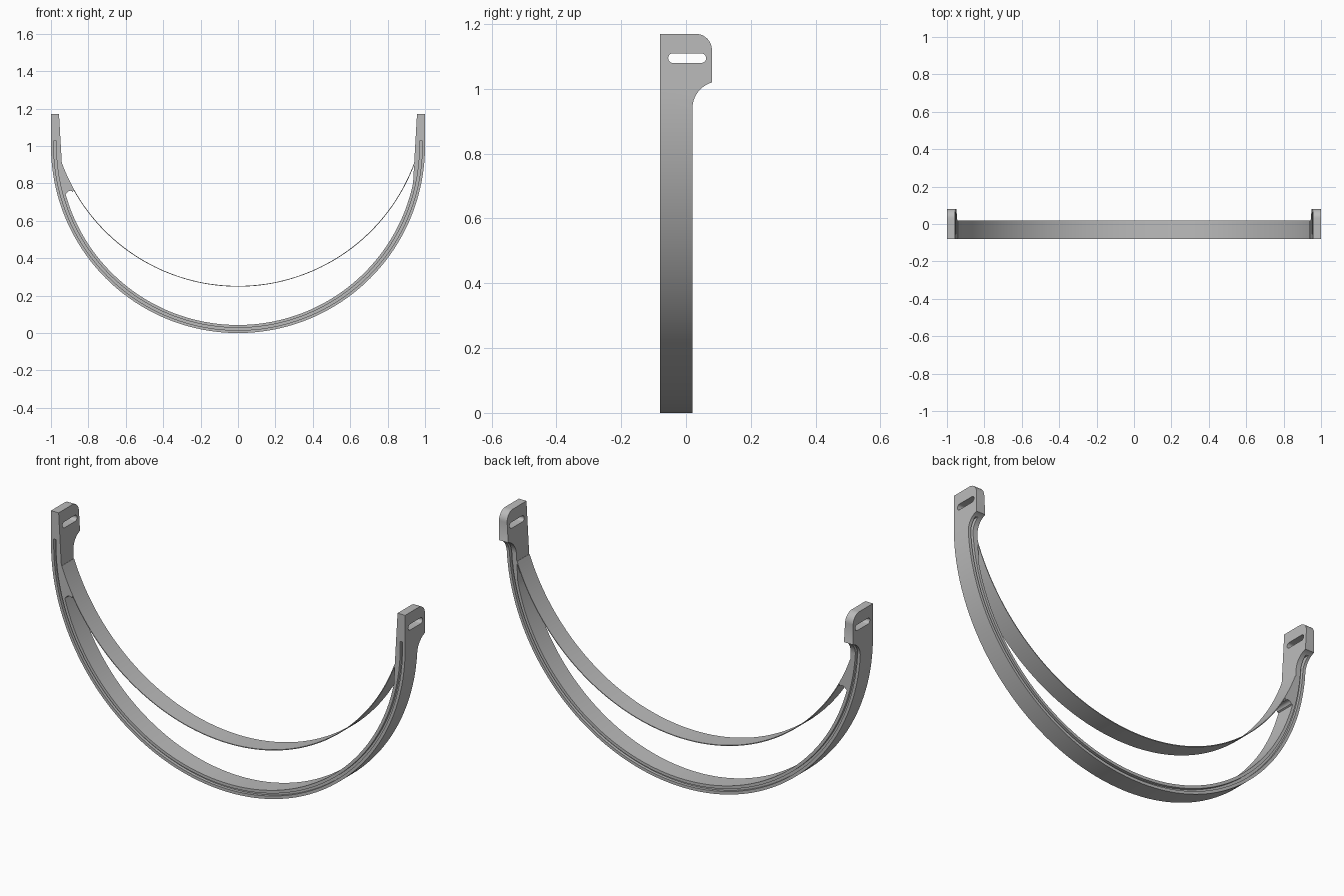
import bpy, bmesh, math
from mathutils import Vector

cube = bpy.data.objects.get("Cube")
if cube:
    bpy.data.objects.remove(cube, do_unlink=True)

FRONT, BACK = -0.08, 0.02      # band width along y
TAB_BACK, TOP = 0.08, 1.17     # mounting tab limits
OUTER, INNER = 1.0, 0.957      # band radii, centred at z = 1

grey = bpy.data.materials.new("satin grey")
grey.use_nodes = True
grey.diffuse_color = (0.5, 0.5, 0.5, 1)
grey.node_tree.nodes["Principled BSDF"].inputs["Base Color"].default_value = (0.5, 0.5, 0.5, 1)


def arc(cx, cz, r, start, end, steps):
    """Points on a circle, angles in degrees."""
    angles = [math.radians(start + (end - start) * i / steps) for i in range(steps + 1)]
    return [(cx + r * math.cos(a), cz + r * math.sin(a)) for a in angles]


def prism(name, outline, low, high, axis="y"):
    """Extrude an outline (x,z) along y, or (y,z) along x."""
    bm = bmesh.new()
    place = (lambda p: Vector((p[0], low, p[1]))) if axis == "y" else (lambda p: Vector((low, p[0], p[1])))
    face = bm.faces.new([bm.verts.new(place(p)) for p in outline])
    step = Vector((0, high - low, 0)) if axis == "y" else Vector((high - low, 0, 0))
    made = bmesh.ops.extrude_face_region(bm, geom=[face])["geom"]
    bmesh.ops.translate(bm, vec=step, verts=[v for v in made if isinstance(v, bmesh.types.BMVert)])
    bmesh.ops.recalc_face_normals(bm, faces=bm.faces)
    mesh = bpy.data.meshes.new(name)
    bm.to_mesh(mesh)
    bm.free()
    mesh.materials.append(grey)
    obj = bpy.data.objects.new(name, mesh)
    bpy.context.collection.objects.link(obj)
    return obj


def carve(target, cutter, operation):
    """Apply a boolean and discard the cutter."""
    cutter.hide_render = True
    mod = target.modifiers.new("carve", "BOOLEAN")
    mod.operation, mod.object, mod.solver = operation, cutter, "EXACT"
    bpy.context.view_layer.objects.active = target
    bpy.ops.object.modifier_apply(modifier=mod.name)
    bpy.data.objects.remove(cutter, do_unlink=True)


def ring(r_out, r_in, rise):
    """Half ring whose ends run straight up to a given height."""
    return ([(-r_out, rise)] + arc(0, 1, r_out, 180, 360, 96) + [(r_out, rise)]
            + [(r_in, rise)] + arc(0, 1, r_in, 360, 180, 96) + [(-r_in, rise)])


# Curved outer band, thickened slightly towards both ends
inner_edge = [(0.957, TOP), (0.942, 0.91)] + arc(0, 1, INNER, -12, -168, 90) + [(-0.942, 0.91), (-0.957, TOP)]
profile = [(-OUTER, TOP)] + arc(0, 1, OUTER, 180, 360, 96) + [(OUTER, TOP)] + inner_edge
band = prism("outer_band", profile, FRONT, 0.1)

# Side silhouette: narrow band widening to a rounded tab
flare = arc(0.103, 0.94, 0.083, 180, 106, 12)
corner = arc(TAB_BACK - 0.05, TOP - 0.05, 0.05, 0, 90, 10)
side = [(FRONT - 0.01, -0.1), (BACK, -0.1)] + flare + [(TAB_BACK, 1.02)] + corner + [(FRONT - 0.01, TOP)]
carve(band, prism("side_cutter", side, -1.2, 1.2, "x"), "INTERSECT")

# Strap slots through both tabs
slot = arc(0.047, 1.095, 0.015, -90, 90, 10) + arc(-0.04, 1.095, 0.015, 90, 270, 10)
carve(band, prism("slot_cutter", slot, -1.2, 1.2, "x"), "DIFFERENCE")

# Narrow grooves along the front and back edges
for low, high, rise in ((FRONT - 0.02, FRONT + 0.015, 1.03), (BACK - 0.015, TAB_BACK - 0.02, 1.01)):
    carve(band, prism("groove_cutter", ring(0.985, 0.972, rise), low, high), "DIFFERENCE")

# Thin inner strip slung between the two ends
strip_z, strip_r, half = 1.255, 1.005, 69.5
sweep = (-90 - half, -90 + half)
strip = prism("inner_strip", arc(0, strip_z, strip_r + 0.002, *sweep, 80)
              + arc(0, strip_z, strip_r - 0.002, *sweep[::-1], 80), FRONT, BACK)

# Web joining strip and band on the right side, with a rounded lower end
web_outline = (arc(0, strip_z, strip_r, 200.5, 209, 10)
               + arc(-0.897, 0.742, 0.019, 40, 160, 8)
               + arc(0, 1, INNER + 0.004, 195.5, 186, 10))
web = prism("right_web", web_outline, FRONT, BACK)

for obj in (band, strip, web):
    bpy.ops.object.select_all(action="DESELECT")
    obj.select_set(True)
    bpy.context.view_layer.objects.active = obj
    bpy.ops.object.shade_smooth_by_angle(angle=math.radians(30))
